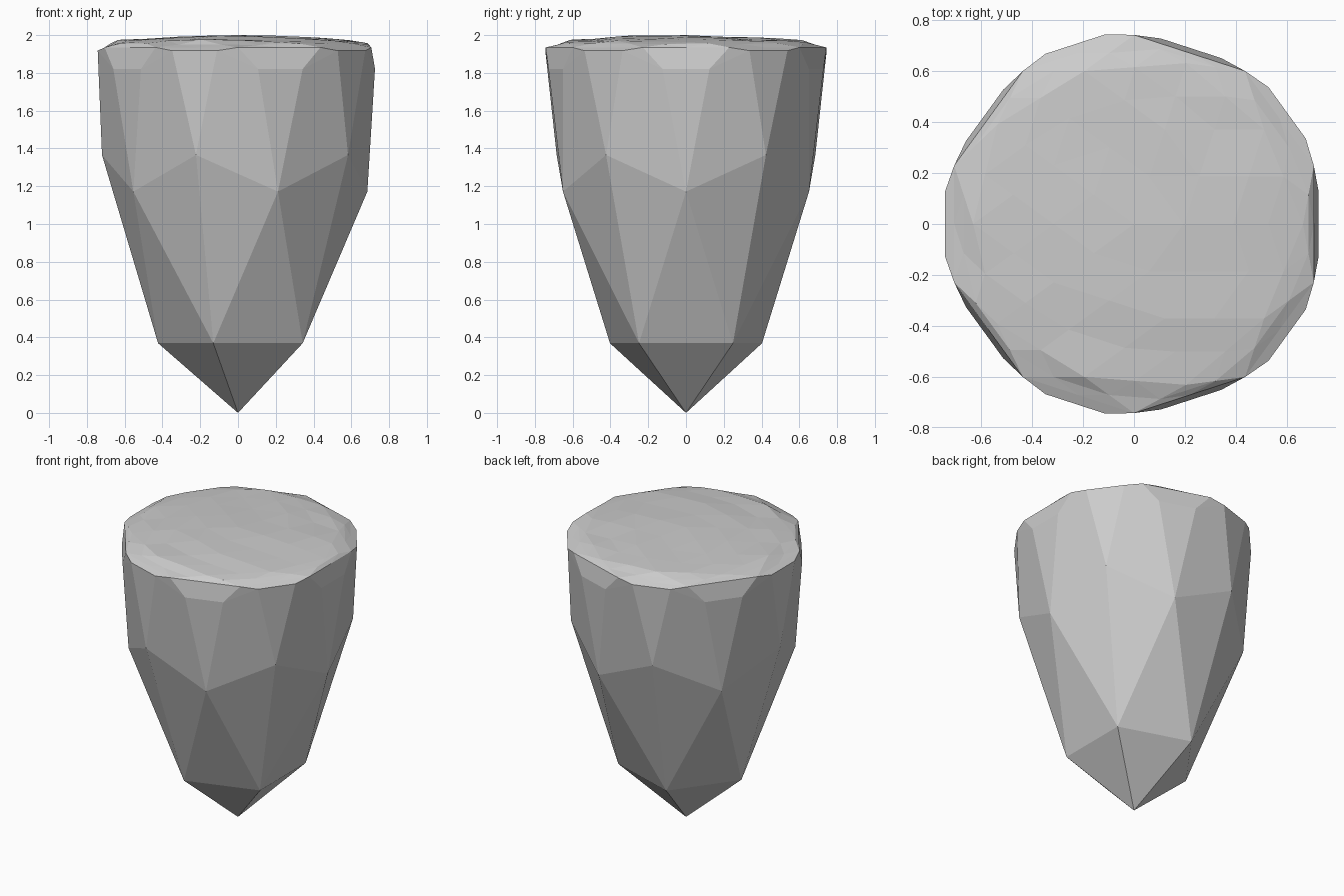
import bpy, bmesh, random

if "Cube" in bpy.data.objects:
    bpy.data.objects.remove(bpy.data.objects["Cube"])

random.seed(4)
RX, RZ = 0.805, 2.47          # stretch of the rough sphere
RIM, TOP = 1.935, 2.0         # heights of the flattened cap

bm = bmesh.new()
bmesh.ops.create_icosphere(bm, subdivisions=2, radius=1.0)

# finer facets on the upper half only
upper = [e for e in bm.edges if max(v.co.z for v in e.verts) > -0.01]
bmesh.ops.subdivide_edges(bm, edges=upper, cuts=1, use_grid_fill=True)
bmesh.ops.triangulate(bm, faces=[f for f in bm.faces if len(f.verts) > 3])

# stretch the lower half into a pointed root, press the upper half nearly flat
for v in bm.verts:
    x, y, z = v.co
    if z > -0.05:
        h = max(z, 0.0)
        jitter = random.uniform(-0.006, 0.006) if 0.1 < h < 0.99 else 0.0
        v.co = (x * RX * 0.922, y * RX * 0.922, RIM + (TOP - RIM) * h ** 0.9 + jitter)
    else:
        v.co = (x * RX, y * RX, (z + 1) * RZ)

bmesh.ops.recalc_face_normals(bm, faces=bm.faces)
mesh = bpy.data.meshes.new("floating_rock")
bm.to_mesh(mesh)
bm.free()
rock = bpy.data.objects.new("floating_rock", mesh)
bpy.context.collection.objects.link(rock)
